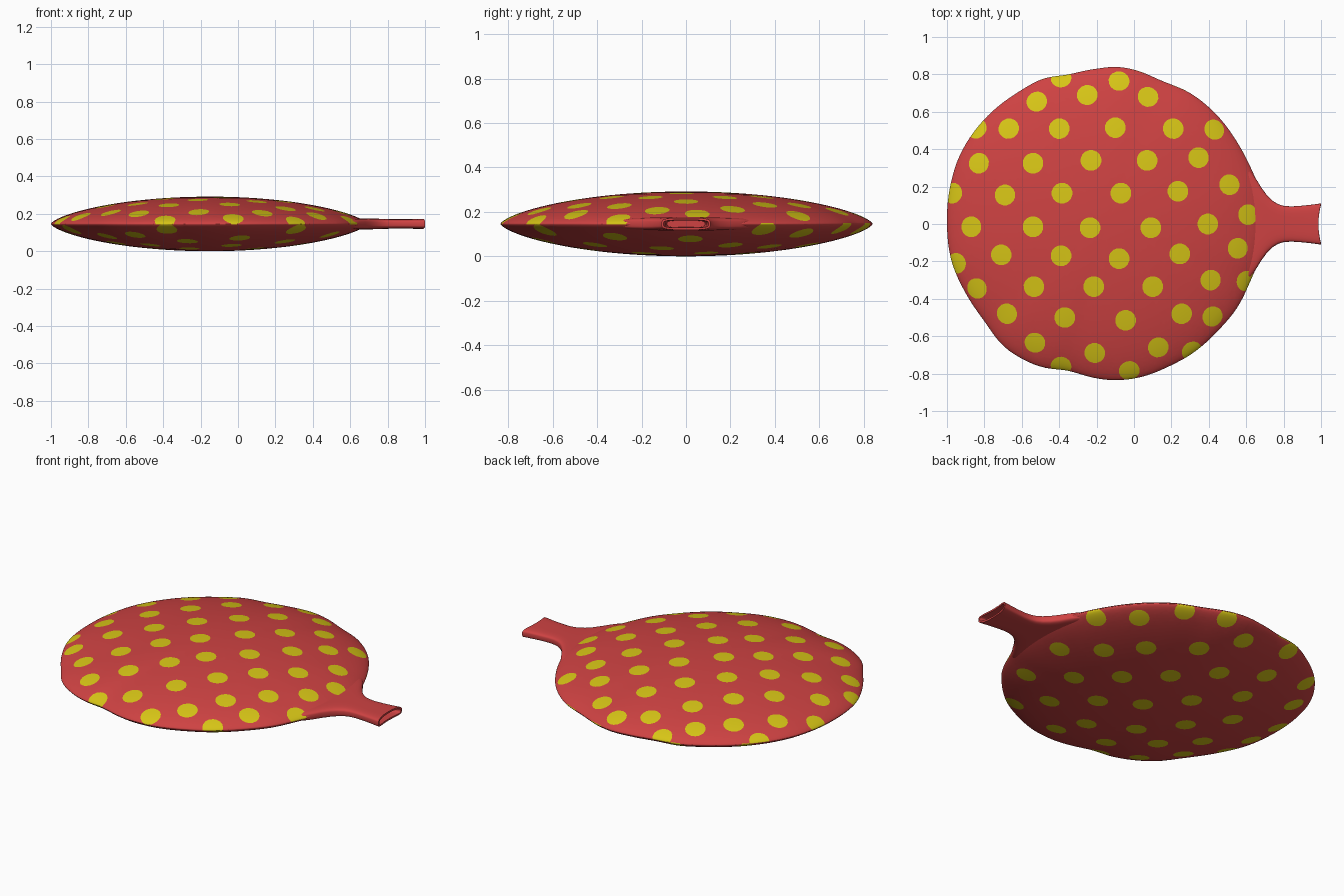
import bpy, bmesh, math
from mathutils import Vector

if "Cube" in bpy.data.objects:
    bpy.data.objects.remove(bpy.data.objects["Cube"])

CX, CZ, HALF = -0.15, 0.146, 0.146


def material(name, rgb):
    m = bpy.data.materials.new(name)
    m.diffuse_color = (*rgb, 1)
    m.use_nodes = True
    m.node_tree.nodes["Principled BSDF"].inputs["Base Color"].default_value = m.diffuse_color
    return m


red = material("rubber red", (0.62, 0.055, 0.055))
yellow = material("dot yellow", (0.68, 0.56, 0.008))

# Slightly wobbly outline of the cushion, counter-clockwise from the neck
OUTLINE = [(.69, 0), (.685, .1), (.665, .2), (.62, .31), (.55, .44), (.45, .575), (.3, .70),
           (.15, .765), (0, .825), (-.1, .84), (-.2, .83), (-.35, .80), (-.49, .775), (-.62, .705),
           (-.8, .56), (-.93, .37), (-.985, .19), (-1, 0), (-.975, -.2), (-.9, -.37), (-.8, -.52),
           (-.7, -.65), (-.6, -.72), (-.49, -.765), (-.35, -.785), (-.2, -.825), (-.1, -.835),
           (.03, -.82), (.2, -.755), (.3, -.70), (.45, -.57), (.55, -.45), (.62, -.31),
           (.665, -.2), (.685, -.1)]

TOP_DOTS = [(-.39, .78), (-.25, .69), (-.08, .765), (.075, .68), (-.52, .655), (-.67, .51),
            (-.4, .51), (-.1, .515), (.21, .51), (.43, .505), (-.84, .51), (-.83, .325),
            (-.54, .325), (-.23, .34), (.07, .34), (.345, .355), (-.97, .165), (-.69, .155),
            (-.385, .165), (-.07, .165), (.235, .175), (.51, .21), (.61, .05), (-.87, -.015),
            (-.54, -.015), (-.235, -.02), (.09, -.02), (.395, 0), (-.95, -.21), (-.71, -.165),
            (-.39, -.17), (-.08, -.185), (.245, -.16), (.555, -.13), (.6, -.305), (.41, -.3),
            (.1, -.335), (-.215, -.335), (-.535, -.335), (-.84, -.345), (-.68, -.48),
            (-.37, -.5), (-.045, -.515), (.255, -.48), (.42, -.495), (-.53, -.635),
            (-.21, -.69), (.13, -.66), (.31, -.68), (-.39, -.76), (-.025, -.785)]

BOTTOM_DOTS = [(.56, .35), (.40, .52), (.235, .705), (.01, .79), (.54, .02), (.38, .2),
               (.23, .375), (0, .545), (-.17, .715), (-.465, .74), (.49, -.32), (.33, -.11),
               (.16, .09), (-.03, .27), (-.23, .44), (-.48, .54), (-.76, .54), (.31, -.635),
               (.25, -.41), (.095, -.19), (-.1, -.045), (-.28, .15), (-.49, .325), (-.83, .35),
               (.01, -.64), (-.035, -.44), (-.26, -.29), (-.43, -.08), (-.61, .1), (-.935, .09),
               (-.38, -.74), (-.27, -.555), (-.47, -.36), (-.65, -.2), (-.9, -.09),
               (-.55, -.61), (-.70, -.42), (-.89, -.28)]

POLAR = [(math.atan2(y, x - CX) % math.tau, math.hypot(x - CX, y)) for x, y in OUTLINE]


def outline_radius(a):
    """Smooth periodic interpolation of the outline."""
    a %= math.tau
    n = len(POLAR)
    i = max(k for k in range(n) if POLAR[k][0] <= a + 1e-9)
    p = [POLAR[(i + k) % n] for k in (-1, 0, 1, 2)]
    a1 = p[2][0] if p[2][0] > p[1][0] else p[2][0] + math.tau
    t = (a - p[1][0]) / (a1 - p[1][0])
    r0, r1, r2, r3 = (q[1] for q in p)
    return 0.5 * (2 * r1 + (r2 - r0) * t + (2 * r0 - 5 * r1 + 4 * r2 - r3) * t * t
                  + (3 * r1 - r0 - 3 * r2 + r3) * t ** 3)


def half_height(t):
    return HALF * max(0.0, 1 - t * t) ** 0.67


def surface(x, y, side):
    t = math.hypot(x - CX, y) / outline_radius(math.atan2(y, x - CX))
    return Vector((x, y, CZ + side * half_height(min(t, 0.995))))


def finish(bm, name):
    bmesh.ops.recalc_face_normals(bm, faces=bm.faces[:])
    for f in bm.faces:
        f.smooth = True
    me = bpy.data.meshes.new(name)
    bm.to_mesh(me)
    bm.free()
    me.materials.append(red)
    me.materials.append(yellow)
    ob = bpy.data.objects.new(name, me)
    bpy.context.collection.objects.link(ob)
    bpy.ops.object.select_all(action='DESELECT')
    ob.select_set(True)
    bpy.context.view_layer.objects.active = ob
    bpy.ops.object.shade_smooth_by_angle(angle=math.radians(55))
    return ob


def bridge(bm, a, b):
    n = len(a)
    for i in range(n):
        bm.faces.new((a[i], a[(i + 1) % n], b[(i + 1) % n], b[i]))


def fan(bm, ring, tip):
    for i in range(len(ring)):
        bm.faces.new((tip, ring[i], ring[(i + 1) % len(ring)]))


def cut_dot(bm, centre, normal, radius=0.055, sides=16):
    """Cut a round patch into the surface and colour it yellow."""
    reach = radius + 0.06
    faces = [f for f in bm.faces
             if (f.calc_center_median() - centre).length < reach and f.normal.dot(normal) > 0]
    geom = set(faces)
    for f in faces:
        geom.update(f.verts)
        geom.update(f.edges)
    u = normal.orthogonal().normalized()
    v = normal.cross(u)
    dirs = [u * math.cos(k * math.tau / sides) + v * math.sin(k * math.tau / sides)
            for k in range(sides)]
    geom = list(geom)
    for d in dirs:
        geom = bmesh.ops.bisect_plane(bm, geom=geom, dist=1e-5, plane_co=centre + d * radius,
                                      plane_no=d)["geom"]
    bm.normal_update()
    for f in bm.faces:
        off = f.calc_center_median() - centre
        if off.length < reach and f.normal.dot(normal) > 0:
            if all(off.dot(d) < radius for d in dirs):
                f.material_index = 1


# Cushion body: two domed sides meeting at a seam
SEG, RINGS = 144, 26
bm = bmesh.new()
radii = [outline_radius(i * math.tau / SEG) for i in range(SEG)]


def body_ring(t, side):
    return [bm.verts.new((CX + r * t * math.cos(i * math.tau / SEG),
                          r * t * math.sin(i * math.tau / SEG),
                          CZ + side * half_height(t))) for i, r in enumerate(radii)]


rim = body_ring(1, 0)
for side in (1, -1):
    previous = rim
    for k in range(RINGS - 1, 0, -1):
        ring = body_ring(math.sin(k / RINGS * math.pi / 2), side)
        bridge(bm, previous, ring)
        previous = ring
    fan(bm, previous, bm.verts.new((CX, 0, CZ + side * HALF)))
bmesh.ops.recalc_face_normals(bm, faces=bm.faces[:])
bm.normal_update()

# Polka dots
for dots, side in ((TOP_DOTS, 1), (BOTTOM_DOTS, -1)):
    for x, y in dots:
        c = surface(x, y, side)
        e = 0.012
        dx = surface(x + e, y, side) - surface(x - e, y, side)
        dy = surface(x, y + e, side) - surface(x, y - e, side)
        cut_dot(bm, c, (dx.cross(dy) * side).normalized())
finish(bm, "cushion_body")

# Neck: flat flared tube with an open mouth
NECK = [(.58, .31, .030), (.62, .285, .030), (.65, .245, .030), (.68, .196, .030), (.71, .155, .029),
        (.74, .125, .028), (.77, .106, .027), (.80, .097, .026), (.84, .094, .025),
        (.89, .097, .025), (.94, .102, .026), (.985, .108, .027), (1.0, .110, .027),
        (1.0, .101, .017), (.94, .093, .016), (.84, .085, .015)]
bm = bmesh.new()
rings = []
for x, w, h in NECK:
    ring = []
    for i in range(48):
        c, s = math.cos(i * math.tau / 48), math.sin(i * math.tau / 48)
        y = w * math.copysign(abs(c) ** 0.5, c)
        z = h * math.copysign(abs(s) ** 0.5, s)
        dip = 0.014 * (1 - (y / w) ** 2) if x > 0.98 else 0
        ring.append(bm.verts.new((x - dip, y, CZ + z)))
    rings.append(ring)
for a, b in zip(rings, rings[1:]):
    bridge(bm, a, b)
bm.faces.new(rings[0])
bm.faces.new(rings[-1])
finish(bm, "neck")
